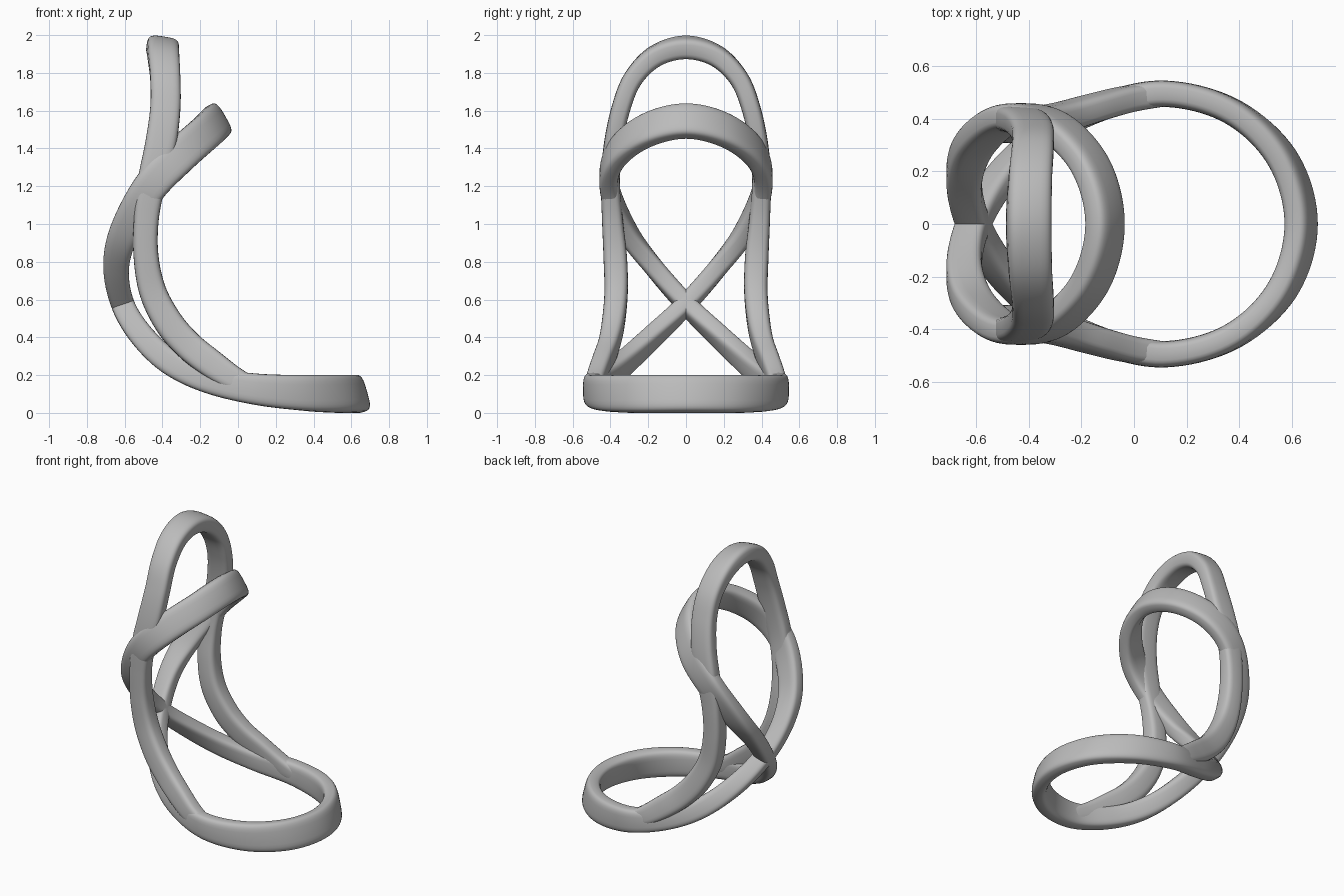
import bpy
import bmesh
import math
from mathutils import Vector

cube = bpy.data.objects.get("Cube")
if cube:
    bpy.data.objects.remove(cube, do_unlink=True)

grey = bpy.data.materials.new("plain_grey")
grey.use_nodes = True
COLOUR = (0.5, 0.5, 0.5, 1)
grey.diffuse_color = COLOUR
grey.node_tree.nodes["Principled BSDF"].inputs["Base Color"].default_value = COLOUR

SIDES = 28
STEPS = 10


def mirrored(knot):
    x, y, z, *rest = knot
    return (x, -y, z, *rest)


def spline(knots, closed):
    """Catmull-Rom through knots of x, y, z, tilt, half width, half thickness."""
    n = len(knots)
    result = []
    for i in range(n if closed else n - 1):
        ids = [i - 1, i, i + 1, i + 2]
        ids = [k % n if closed else min(max(k, 0), n - 1) for k in ids]
        quad = [knots[k] for k in ids]
        for s in range(STEPS):
            t = s / STEPS
            result.append([
                0.5 * (2 * b + (c - a) * t + (2 * a - 5 * b + 4 * c - d) * t ** 2
                       + (3 * b - a - 3 * c + d) * t ** 3)
                for a, b, c, d in zip(*quad)])
    if not closed:
        result.append(list(knots[-1]))
    return result


def sweep(name, knots, closed):
    """Sweep a rounded rectangle whose width tilts within the xz plane."""
    path = spline(knots, closed)
    n = len(path)
    bm = bmesh.new()
    rings = []
    for i, (x, y, z, tilt, width, thick) in enumerate(path):
        ahead = path[(i + 1) % n if closed else min(i + 1, n - 1)]
        behind = path[i - 1 if closed else max(i - 1, 0)]
        tangent = (Vector(ahead[:3]) - Vector(behind[:3])).normalized()
        angle = math.radians(tilt)
        across = Vector((math.cos(angle), 0, math.sin(angle)))
        across = (across - tangent * across.dot(tangent)).normalized()
        side = tangent.cross(across)
        ring = []
        for k in range(SIDES):
            a = 2 * math.pi * k / SIDES
            u, v = [math.copysign(abs(f) ** 0.55, f) for f in (math.cos(a), math.sin(a))]
            ring.append(bm.verts.new(Vector((x, y, z)) + across * u * width + side * v * thick))
        rings.append(ring)
    pairs = list(zip(rings, rings[1:]))
    if closed:
        pairs.append((rings[-1], rings[0]))
    for r, q in pairs:
        for k in range(SIDES):
            j = (k + 1) % SIDES
            bm.faces.new((r[k], r[j], q[j], q[k]))
    if not closed:
        bm.faces.new(rings[0])
        bm.faces.new(rings[-1])
    bmesh.ops.recalc_face_normals(bm, faces=bm.faces)
    mesh = bpy.data.meshes.new(name)
    bm.to_mesh(mesh)
    bm.free()
    mesh.materials.append(grey)
    obj = bpy.data.objects.new(name, mesh)
    bpy.context.collection.objects.link(obj)
    bpy.ops.object.select_all(action='DESELECT')
    obj.select_set(True)
    bpy.context.view_layer.objects.active = obj
    bpy.ops.object.shade_smooth_by_angle(angle=math.radians(40))


# Figure-eight band: base ring, crossing at the back, raised loop
half_band = [
    (.635, 0, .10, 106, .10, .05),
    (.563, .25, .10, 104, .10, .05),
    (.367, .43, .105, 96, .095, .05),
    (.10, .495, .125, 88, .083, .05),
    (-.16, .43, .175, 75, .07, .05),
    (-.36, .32, .27, 58, .068, .05),
    (-.51, .17, .41, 38, .065, .05),
    (-.61, 0, .575, 18, .062, .05),
    (-.645, -.17, .77, 0, .068, .052),
    (-.60, -.31, .96, -22, .08, .052),
    (-.47, -.405, 1.19, -36, .09, .05),
    (-.31, -.375, 1.36, -46, .095, .05),
    (-.165, -.22, 1.49, -56, .095, .05),
    (-.11, 0, 1.545, -60, .095, .05),
]
band = half_band + [mirrored(k) for k in half_band[-2:0:-1]]
sweep("figure_eight_band", band, True)

# Tall hoop whose feet blend into the base ring
half_hoop = [
    (.10, .49, .125, 62, .05, .045),
    (-.02, .475, .18, 55, .065, .05),
    (-.14, .445, .26, 50, .075, .052),
    (-.26, .41, .355, 43, .077, .055),
    (-.365, .385, .475, 32, .077, .06),
    (-.45, .37, .64, 20, .072, .062),
    (-.487, .375, .83, 6, .066, .062),
    (-.485, .39, 1.03, -6, .066, .055),
    (-.455, .40, 1.23, -10, .075, .05),
    (-.41, .385, 1.42, -8, .082, .05),
    (-.385, .345, 1.61, -2, .08, .05),
    (-.385, .28, 1.77, -2, .08, .052),
    (-.395, .16, 1.89, -6, .083, .056),
    (-.40, 0, 1.935, -9, .085, .058),
]
hoop = half_hoop + [mirrored(k) for k in half_hoop[-2::-1]]
sweep("tall_hoop", hoop, False)
